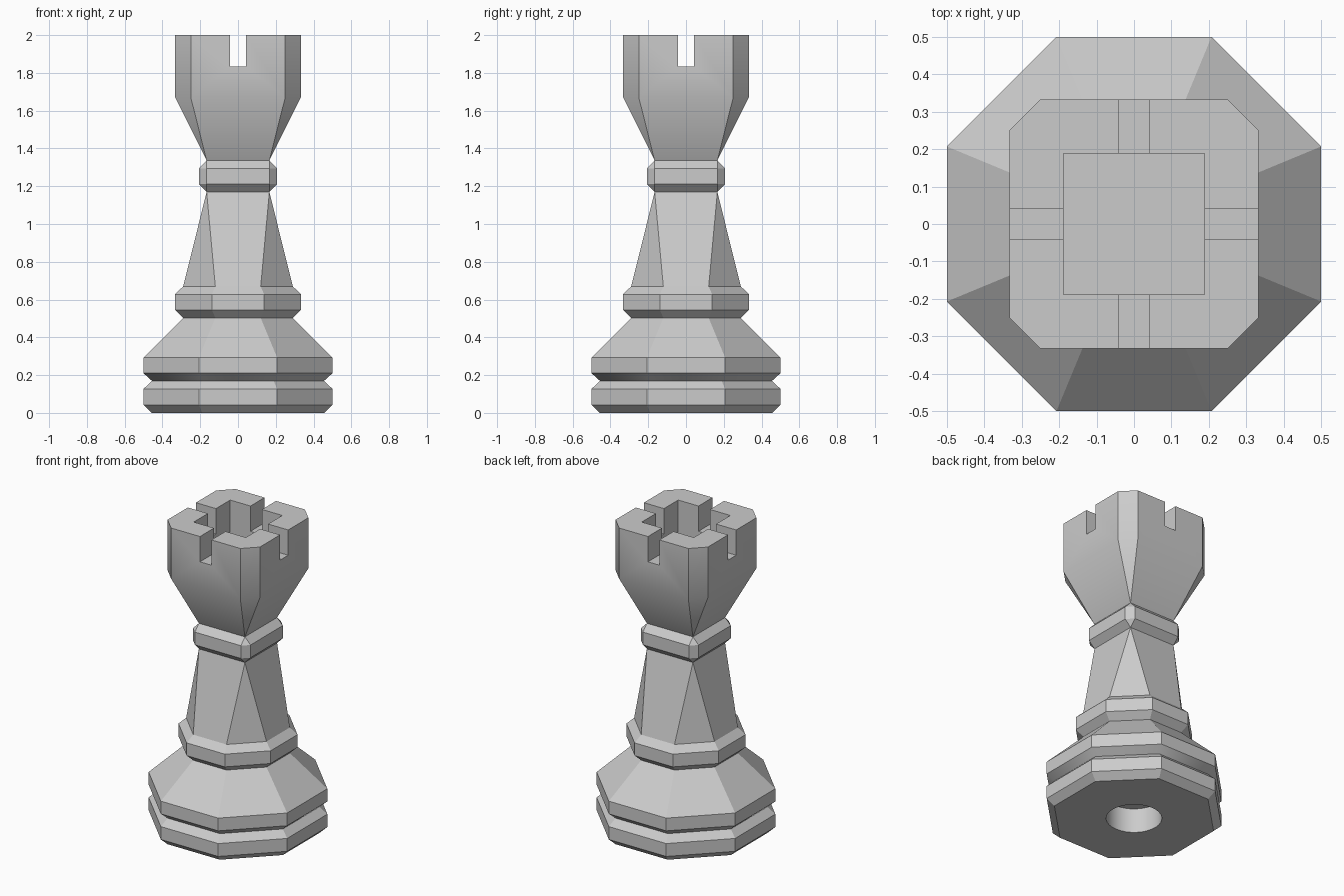
import bpy
import bmesh
import math
from mathutils import Matrix

if "Cube" in bpy.data.objects:
    bpy.data.objects.remove(bpy.data.objects["Cube"], do_unlink=True)

# Single flat colour
stone = bpy.data.materials.new("light_grey")
stone.use_nodes = True
grey = (0.6, 0.6, 0.6, 1)
stone.diffuse_color = grey
stone.node_tree.nodes["Principled BSDF"].inputs["Base Color"].default_value = grey


def make_object(name, bm):
    bmesh.ops.recalc_face_normals(bm, faces=bm.faces)
    mesh = bpy.data.meshes.new(name)
    bm.to_mesh(mesh)
    bm.free()
    mesh.materials.append(stone)
    obj = bpy.data.objects.new(name, mesh)
    bpy.context.collection.objects.link(obj)
    return obj


def ring(bm, z, half, flat):
    """Square of the given half width whose sides keep a flat half length."""
    points = []
    for x, y in ((half, -flat), (half, flat)):
        points.append((x, y))
    return [bm.verts.new((x, y, z) if k == 0 else
                         (-y, x, z) if k == 1 else
                         (-x, -y, z) if k == 2 else (y, -x, z))
            for k in range(4) for x, y in points]


def loft(name, sections):
    bm = bmesh.new()
    rings = [ring(bm, *s) for s in sections]
    for low, high in zip(rings, rings[1:]):
        for i in range(8):
            j = (i + 1) % 8
            bm.faces.new((low[i], low[j], high[j], high[i]))
    bm.faces.new(rings[0][::-1])
    bm.faces.new(rings[-1])
    # Octagon corners that meet become the square neck
    bmesh.ops.remove_doubles(bm, verts=bm.verts, dist=0.0005)
    return make_object(name, bm)


def octagon(z, half):
    return (z, half, half * math.tan(math.pi / 8))


def cut(obj, bm):
    cutter = make_object("cutter", bm)
    cutter.hide_render = True
    mod = obj.modifiers.new("cut", 'BOOLEAN')
    mod.operation = 'DIFFERENCE'
    mod.solver = 'EXACT'
    mod.object = cutter
    bpy.context.view_layer.objects.active = obj
    bpy.ops.object.modifier_apply(modifier=mod.name)
    bpy.data.objects.remove(cutter, do_unlink=True)


def box(sx, sy, bottom, top):
    bm = bmesh.new()
    place = Matrix.Translation((0, 0, (bottom + top) / 2))
    bmesh.ops.create_cube(bm, size=1, matrix=place @ Matrix.Diagonal((sx, sy, top - bottom, 1)))
    return bm


# Body: stepped octagonal base, tapering shaft, square collar and flared head
rook = loft("rook_tower", [
    octagon(0, 0.456), octagon(0.043, 0.5), octagon(0.127, 0.5),
    octagon(0.17, 0.456), octagon(0.21, 0.5), octagon(0.293, 0.5),
    octagon(0.503, 0.29), octagon(0.545, 0.333), octagon(0.628, 0.333),
    octagon(0.67, 0.29),
    (1.17, 0.166, 0.166), (1.212, 0.207, 0.166),
    (1.295, 0.207, 0.166), (1.337, 0.166, 0.166),
    (1.67, 0.333, 0.25), (2.0, 0.333, 0.25),
])

# Battlement slots, then the deeper square well
cut(rook, box(0.083, 1, 1.835, 2.2))
cut(rook, box(1, 0.083, 1.835, 2.2))
cut(rook, box(0.376, 0.376, 1.67, 2.2))

# Round socket under the base
socket = bmesh.new()
bmesh.ops.create_cone(socket, cap_ends=True, segments=32, radius1=0.165,
                      radius2=0.165, depth=0.32)
cut(rook, socket)

# Soft head shading with crisp edges elsewhere
bpy.ops.object.select_all(action='DESELECT')
rook.select_set(True)
bpy.context.view_layer.objects.active = rook
bpy.ops.object.shade_smooth_by_angle(angle=math.radians(30))
